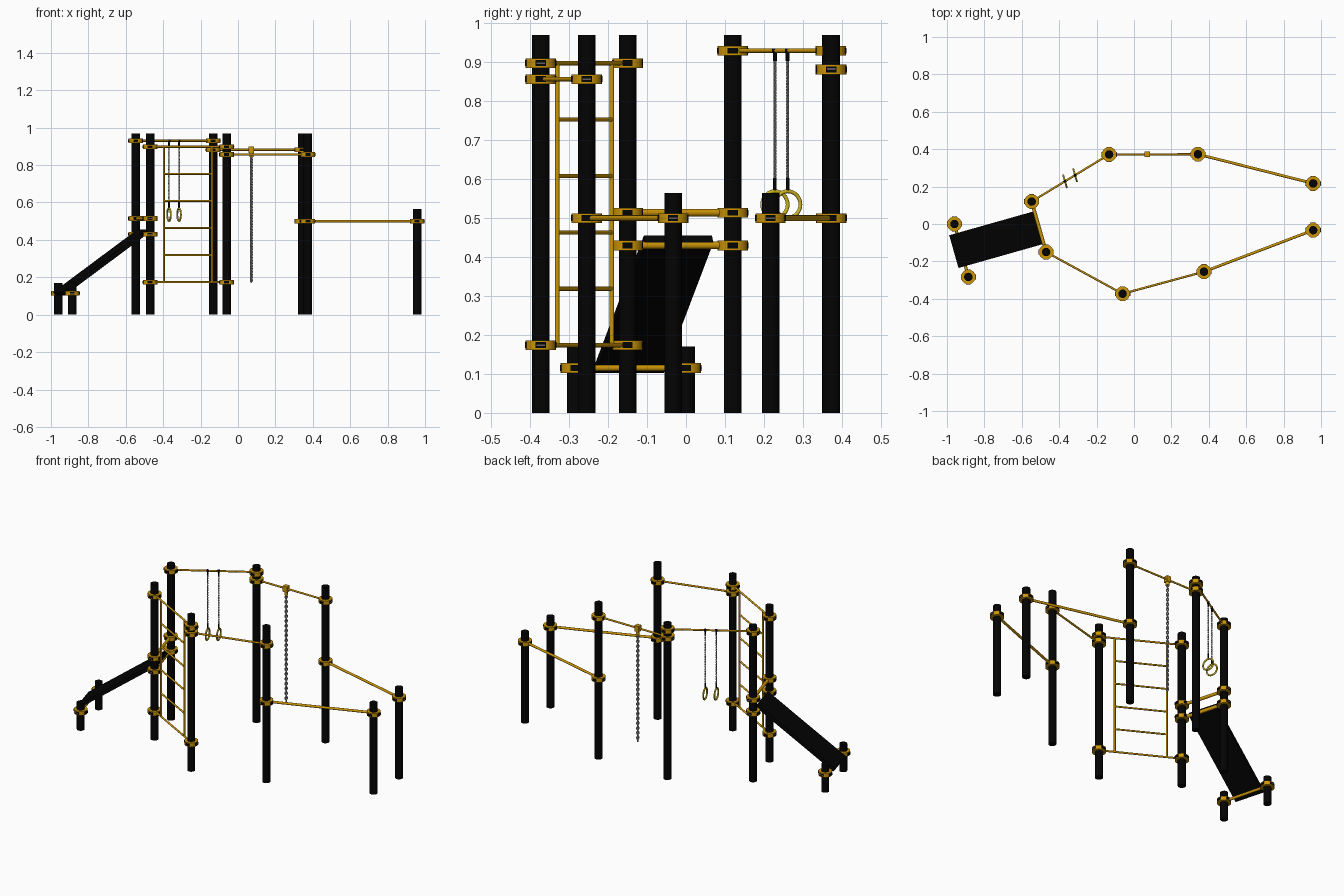
import bpy, math
from mathutils import Vector, Matrix

if "Cube" in bpy.data.objects:
    bpy.data.objects.remove(bpy.data.objects["Cube"])


def material(name, rgb):
    m = bpy.data.materials.new(name)
    m.use_nodes = True
    m.diffuse_color = (*rgb, 1)
    bsdf = m.node_tree.nodes["Principled BSDF"]
    bsdf.inputs["Base Color"].default_value = (*rgb, 1)
    bsdf.inputs["Roughness"].default_value = 0.6
    return m


black = material("black", (0.001, 0.001, 0.001))
gold = material("gold", (0.61, 0.305, 0.002))
yellow = material("ring yellow", (0.62, 0.47, 0.015))
grey = material("chain grey", (0.36, 0.36, 0.36))


def finish(name, mat, smooth=True):
    ob = bpy.context.object
    ob.name = name
    ob.data.materials.append(mat)
    if smooth:
        bpy.ops.object.shade_smooth_by_angle(angle=math.radians(40))
    return ob


def rod(name, a, b, r, mat, sides=16):
    a, b = Vector(a), Vector(b)
    d = b - a
    bpy.ops.mesh.primitive_cylinder_add(vertices=sides, radius=r, depth=d.length,
                                        location=(a + b) / 2,
                                        rotation=d.to_track_quat('Z', 'Y').to_euler())
    return finish(name, mat)


def box(name, centre, axes, size, mat):
    """Box whose local x, y, z run along the three given axes."""
    bpy.ops.mesh.primitive_cube_add(size=1)
    ob = finish(name, mat, False)
    rot = Matrix([v.normalized() for v in axes]).transposed().to_4x4()
    ob.matrix_world = Matrix.Translation(centre) @ rot @ Matrix.Diagonal((*size, 1))
    return ob


X, Y, UP = Vector((1, 0, 0)), Vector((0, 1, 0)), Vector((0, 0, 1))
TALL, MID, LOW = 0.97, 0.565, 0.17
posts = {
    "slide_back": (-0.547, 0.12, TALL), "slide_front": (-0.47, -0.15, TALL),
    "ladder": (-0.061, -0.373, TALL), "front": (0.374, -0.255, TALL),
    "left_front": (0.958, -0.033, MID), "left_back": (0.958, 0.217, MID),
    "back": (0.342, 0.373, TALL), "rings": (-0.133, 0.372, TALL),
    "foot_back": (-0.96, 0.0, LOW), "foot_front": (-0.886, -0.283, LOW),
}
for key, (x, y, top) in posts.items():
    rod(key + "_post", (x, y, 0), (x, y, top), 0.0225, black, 24)


def clamp(name, p, out):
    """Collar with four dark recesses, the one facing away from the bar bolted."""
    rod(name + "_collar", p - UP * 0.0125, p + UP * 0.0125, 0.039, gold, 24)
    faces = (X, -X, Y, -Y)
    bolted = min(faces, key=lambda f: f.dot(out))
    for face in faces:
        side = UP.cross(face)
        box(name + "_recess", p + face * 0.0375, (side, face, UP),
            (0.026, 0.005, 0.015), black)
        if face == bolted:
            rod(name + "_bolt", p + face * 0.0385 - side * 0.011,
                p + face * 0.0385 + side * 0.011, 0.0025, grey, 8)


def point(key, z):
    return Vector((posts[key][0], posts[key][1], z))


def bar(name, k1, k2, z, r):
    a, b = point(k1, z), point(k2, z)
    d = (b - a).normalized()
    rod(name, a + d * 0.03, b - d * 0.03, r, gold)
    clamp(name + "_start", a, d)
    clamp(name + "_end", b, -d)


# Bars between posts
RING_Z, ROPE_Z, LADDER_TOP, LADDER_BASE = 0.93, 0.882, 0.898, 0.174
bar("ring_bar", "slide_back", "rings", RING_Z, 0.0055)
bar("rope_bar", "rings", "back", ROPE_Z, 0.0055)
bar("ladder_top_bar", "slide_front", "ladder", LADDER_TOP, 0.0055)
bar("ladder_base_bar", "slide_front", "ladder", LADDER_BASE, 0.0055)
bar("front_pull_bar", "ladder", "front", 0.857, 0.0058)
bar("front_low_bar", "front", "left_front", 0.5, 0.0075)
bar("back_low_bar", "back", "left_back", 0.5, 0.0075)
bar("slide_upper_bar", "slide_back", "slide_front", 0.514, 0.0095)
bar("slide_lower_bar", "slide_back", "slide_front", 0.43, 0.0095)
bar("slide_foot_bar", "foot_back", "foot_front", 0.115, 0.008)

# Ladder rails and rungs
foot_a, foot_b = [point("slide_front", 0).lerp(point("ladder", 0), t) for t in (0.18, 0.81)]
for name, foot in (("right", foot_a), ("left", foot_b)):
    rod(name + "_ladder_rail", foot + UP * LADDER_BASE, foot + UP * LADDER_TOP, 0.0058, gold)
for i in range(1, 5):
    z = LADDER_BASE + (LADDER_TOP - LADDER_BASE) * i / 5
    rod("ladder_rung", foot_a + UP * z, foot_b + UP * z, 0.0052, gold)

# Sloping board
low, high = Vector((-0.957, -0.146, 0.112)), Vector((-0.508, -0.019, 0.446))
along = (high - low).normalized()
across = UP.cross(along).normalized()
box("sloping_board", (low + high) / 2, (along, across, along.cross(across)),
    ((high - low).length, 0.182, 0.022), black)


def chain(name, top, bottom_z, width, wire):
    """Chain of close links, each turned a quarter from the last."""
    bpy.ops.mesh.primitive_torus_add(major_segments=10, minor_segments=6,
                                     major_radius=width / 2 - wire, minor_radius=wire)
    link = finish(name, grey)
    mesh = link.data
    mesh.transform(Matrix.Diagonal((1.4, 1, 1, 1)))
    mesh.transform(Matrix.Rotation(math.pi / 2, 4, 'Y'))
    pitch = width * 0.75
    for i in range(int((top.z - bottom_z) / pitch)):
        ob = link if i == 0 else link.copy()
        if i:
            bpy.context.collection.objects.link(ob)
        ob.location = top - UP * pitch * (i + 0.5)
        ob.rotation_euler.z = math.radians(45 + 90 * (i % 2))


# Gymnastic rings on chains
ring_axis = Vector((0.96, 0.28, 0))
a, b = point("slide_back", RING_Z), point("rings", RING_Z)
for t in (0.43, 0.56):
    p = a.lerp(b, t)
    rod("ring_hanger", p - UP * 0.006, p + UP * 0.006, 0.0075, black, 12)
    rod("ring_hook", p - UP * 0.026, p, 0.005, black, 12)
    chain("ring_chain", p - UP * 0.022, 0.6, 0.01, 0.0021)
    p.z = 0.535
    rod("ring_connector", p + UP * 0.036, p + UP * 0.068, 0.0045, black, 12)
    bpy.ops.mesh.primitive_torus_add(major_segments=32, minor_segments=10,
                                     major_radius=0.034, minor_radius=0.005, location=p,
                                     rotation=ring_axis.to_track_quat('Z', 'Y').to_euler())
    finish("hand_ring", yellow)

# Climbing chain and its bracket
p = point("rings", ROPE_Z).lerp(point("back", ROPE_Z), 0.43)
box("chain_bracket", p, (X, Y, UP), (0.028, 0.028, 0.036), gold)
rod("chain_socket", p - UP * 0.038, p - UP * 0.01, 0.011, gold)
chain("climbing_chain", p - UP * 0.03, 0.175, 0.02, 0.004)
